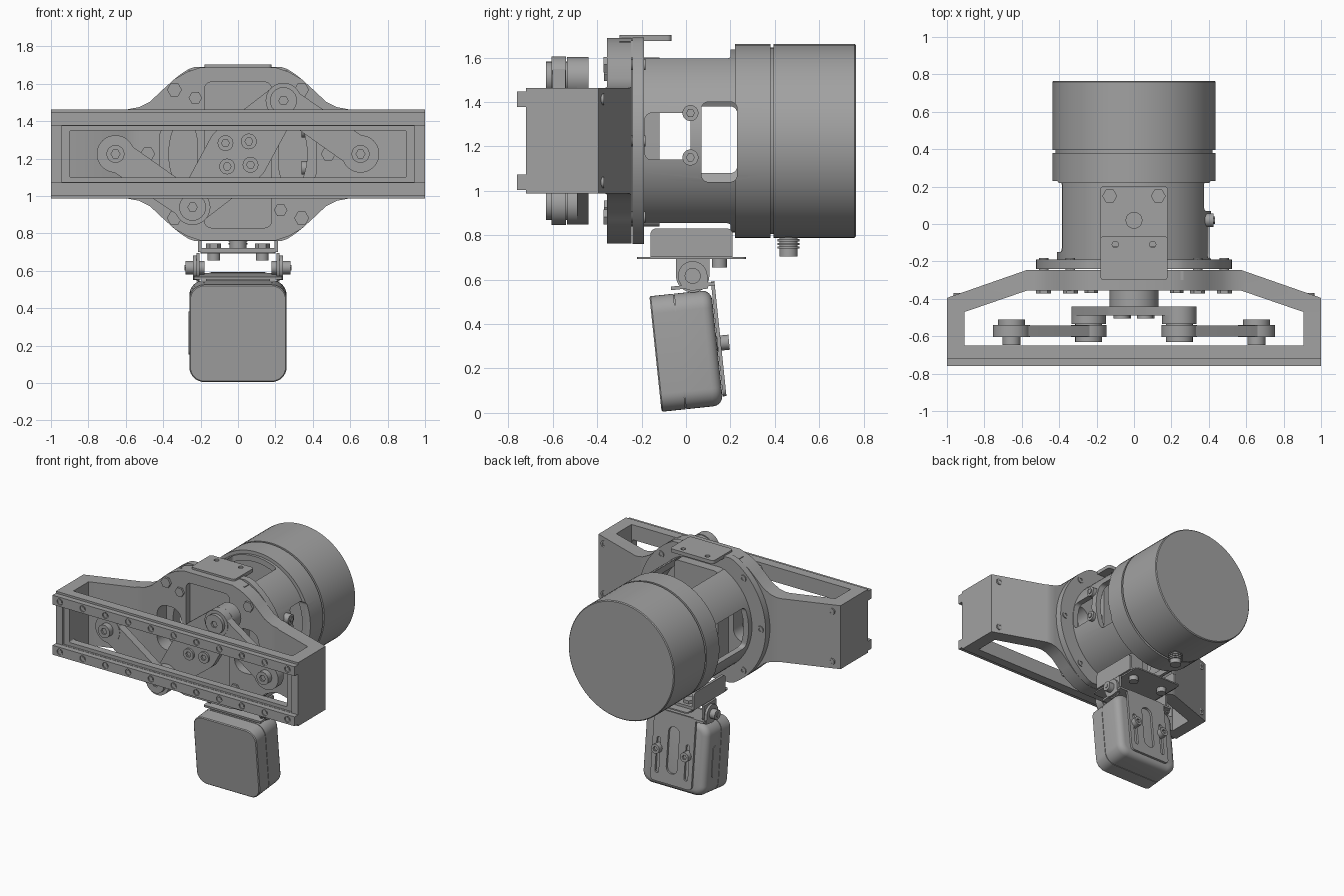
import bpy, bmesh, math
from mathutils import Matrix, Vector
from mathutils.geometry import convex_hull_2d

if "Cube" in bpy.data.objects:
    bpy.data.objects.remove(bpy.data.objects["Cube"])

grey = bpy.data.materials.new("machined_grey")
grey.use_nodes = True
grey.diffuse_color = (0.36, 0.36, 0.36, 1)
grey.node_tree.nodes["Principled BSDF"].inputs["Base Color"].default_value = (0.36, 0.36, 0.36, 1)

AXIS = 1.225   # height of the drum axis
parts = []


def prism(name, pts, axis, a, b, bevel=0, matrix=None, steps=3):
    """Extrude a 2D outline along an axis; optionally round the far rim."""
    place = {"x": lambda p, t: (t, p[0], p[1]),
             "y": lambda p, t: (p[0], t, p[1]),
             "z": lambda p, t: (p[0], p[1], t)}[axis]
    bm = bmesh.new()
    low = [bm.verts.new(place(p, a)) for p in pts]
    high = [bm.verts.new(place(p, b)) for p in pts]
    bm.faces.new(low)
    cap = bm.faces.new(high)
    for i in range(len(pts)):
        j = (i + 1) % len(pts)
        bm.faces.new((low[i], low[j], high[j], high[i]))
    bmesh.ops.recalc_face_normals(bm, faces=bm.faces)
    if bevel:
        bmesh.ops.bevel(bm, geom=list(cap.edges), offset=bevel, segments=steps,
                        profile=0.5, affect='EDGES')
    if matrix:
        bm.transform(matrix)
    me = bpy.data.meshes.new(name)
    bm.to_mesh(me)
    bm.free()
    me.materials.append(grey)
    ob = bpy.data.objects.new(name, me)
    bpy.context.collection.objects.link(ob)
    parts.append(ob)
    return ob


def circle(u, v, r, n=48):
    return [(u + r * math.cos(2 * math.pi * i / n), v + r * math.sin(2 * math.pi * i / n)) for i in range(n)]


def rect(u0, u1, v0, v1):
    return [(u0, v0), (u1, v0), (u1, v1), (u0, v1)]


def hull(pts):
    return [pts[i] for i in convex_hull_2d([Vector(p) for p in pts])]


def rounded(u0, u1, v0, v1, r, n=24):
    return hull([p for u in (u0 + r, u1 - r) for v in (v0 + r, v1 - r) for p in circle(u, v, r, n)])


def combine(ob, tools, op='DIFFERENCE'):
    """Apply booleans, then discard the tool solids."""
    for t in tools:
        m = ob.modifiers.new("cut", 'BOOLEAN')
        m.operation, m.object, m.solver = op, t, 'EXACT'
    dg = bpy.context.evaluated_depsgraph_get()
    old = ob.data
    new = bpy.data.meshes.new_from_object(ob.evaluated_get(dg))
    ob.modifiers.clear()
    ob.data = new
    bpy.data.meshes.remove(old)
    for t in tools:
        parts.remove(t)
        bpy.data.objects.remove(t)
    return ob


def cutter(*args, **kw):
    ob = prism("cutter", *args, **kw)
    ob.hide_render = True
    return ob


def bolt(name, x, z, a, b, r, socket=0.5, matrix=None):
    """Bolt head along y with a recessed hex socket at end a."""
    ob = prism(name, circle(x, z, r, 24), "y", a, b, matrix=matrix)
    d = math.copysign(0.015, b - a)
    return combine(ob, [cutter(circle(x, z, r * socket, 6), "y", a - d, a + d, matrix=matrix)])


# Rear drum and the narrow neck in front of it
prism("rear_drum", circle(0, AXIS, 0.437, 72), "y", 0.395, 0.765, bevel=0.006, steps=1)
prism("drum_neck", circle(0, AXIS, 0.42, 72), "y", 0.37, 0.41)

# Hollow housing with top, bottom and side windows
housing = prism("housing", circle(0, AXIS, 0.412, 72), "y", -0.2, 0.38)
combine(housing, [cutter(circle(0, AXIS, 0.37, 72), "y", -0.3, 0.5),
                  cutter(rounded(-0.18, 0.18, -0.3, 0.2, 0.02), "z", 0.7, 1.8),
                  cutter(rounded(0.07, 0.23, 1.04, 1.40, 0.03), "x", 0.1, 0.6),
                  cutter(rounded(-0.185, 0.02, 1.14, 1.35, 0.03), "x", 0.1, 0.6),
                  cutter(rounded(-0.15, 0.23, 1.08, 1.38, 0.03), "x", -0.6, -0.1)])
ring = prism("housing_ring", circle(0, AXIS, 0.437, 72), "y", 0.22, 0.38)
combine(ring, [cutter(circle(0, AXIS, 0.405, 72), "y", 0.1, 0.5),
               cutter(rounded(0.07, 0.23, 1.04, 1.40, 0.03), "x", -0.6, 0.6)])
for z in (1.15, 1.35):
    prism("window_screw", circle(0.02, z, 0.036, 24), "x", 0.34, 0.425)
    prism("window_screw_head", circle(0.02, z, 0.02, 6), "x", 0.42, 0.432)

# Clipped round flange
flange = prism("flange", [(x, max(AXIS - 0.465, min(AXIS + 0.465, z))) for x, z in circle(0, AXIS, 0.525, 96)],
               "y", -0.24, -0.19)
combine(flange, [cutter(circle(0, AXIS, 0.37, 72), "y", -0.3, 0)])
prism("motor_block", rounded(-0.18, 0.18, 0.84, 1.6, 0.03), "y", -0.3, -0.12)

# Back wall of the frame: bent strip cut to the flared front outline
strip = [(0.57, -0.245), (1, -0.395), (1, -0.47), (0.905, -0.47), (0.57, -0.355)]
back_wall = prism("frame_back_wall", strip + [(-x, y) for x, y in reversed(strip)], "z", 0.7, 1.75)
quarter = [(1.1, 0.237), (0.6, 0.237), (0.53, 0.25), (0.47, 0.28), (0.39, 0.355), (0.34, 0.4),
           (0.27, 0.44), (0.2, 0.463)]
upper = quarter + [(-x, z) for x, z in reversed(quarter)]
outline = [(x, AXIS + z) for x, z in upper] + [(x, AXIS - z) for x, z in reversed(upper)]
combine(back_wall, [cutter(outline, "y", -0.6, -0.1)], 'INTERSECT')
combine(back_wall, [cutter(rounded(min(s * 0.22, s * 0.42), max(s * 0.22, s * 0.42), 1.06, 1.39, 0.08),
                           "y", -0.6, -0.1) for s in (-1, 1)]
        + [cutter(rounded(-0.18, 0.18, 0.83, 1.61, 0.04), "y", -0.6, -0.31)])

# Front box of the frame with its long window
box = [(1, -0.47), (1, -0.72), (-1, -0.72), (-1, -0.47), (-0.905, -0.47), (-0.905, -0.65), (0.905, -0.65), (0.905, -0.47)]
combine(prism("frame_front_box", box, "z", AXIS - 0.237, AXIS + 0.237),
        [cutter(rounded(-0.9, 0.9, 1.1, 1.35, 0.01), "y", -0.8, -0.6),
         cutter(rect(-0.945, 0.945, 1.075, 1.375), "y", -0.8, -0.705)])

# Front rails with their rows of bolts
for s in (-1, 1):
    z = AXIS + s * 0.187
    rail = prism("front_rail", rect(-1, 1, z - 0.035, z + 0.035), "y", -0.76, -0.715)
    combine(rail, [cutter(circle(i * 0.188, z, 0.023, 16), "y", -0.8, -0.752) for i in range(-5, 6)])
    for i in range(-5, 6):
        prism("rail_bolt", circle(i * 0.188, z, 0.014, 12), "y", -0.758, -0.74)
    for x in (-0.94, 0.94):
        bolt("corner_bolt", x, z, -0.37, -0.43, 0.025)

# Through bolts joining frame and flange
for x, z in ((0.34, 0.343), (-0.34, 0.343), (0.34, -0.343), (-0.34, -0.343), (0.483, 0), (-0.483, 0)):
    prism("flange_nut", circle(x, AXIS + z, 0.04, 6), "y", -0.372, -0.3)
    bolt("flange_bolt", x, AXIS + z, -0.183, -0.25, 0.025)
for s in (-1, 1):
    prism("wall_nut", circle(-s * 0.228, AXIS + s * 0.3, 0.036, 6), "y", -0.37, -0.3)

# Central crank with two pivoting links
prism("crank_shaft", circle(0, AXIS, 0.13), "y", -0.47, -0.29)
ends = [(s * 0.243, AXIS + s * 0.285) for s in (-1, 1)]
prism("crank_plate", hull(circle(0, AXIS, 0.17) + [p for e in ends for p in circle(*e, 0.092)]), "y", -0.49, -0.44)
for x, z in ((-0.067, 0.058), (0.058, 0.067), (-0.058, -0.067), (0.067, -0.058)):
    bolt("crank_bolt", x, AXIS + z, -0.505, -0.45, 0.042)
for (x, z), s in zip(ends, (-1, 1)):
    tip = s * 0.655
    prism("crank_boss", circle(x, z, 0.092), "y", -0.535, -0.44)
    prism("link_crank_eye", circle(x, z, 0.095), "y", -0.605, -0.54)
    prism("link_outer_eye", circle(tip, AXIS, 0.1), "y", -0.605, -0.54)
    prism("link_arm", hull(circle(x, z, 0.08) + circle(tip, AXIS, 0.085)), "y", -0.602, -0.543)
    bolt("crank_pivot_cap", x, z, -0.63, -0.53, 0.072, 0.35)
    bolt("crank_pivot_back", x, z, -0.505, -0.55, 0.07, 0.3)
    prism("link_pivot_nut", circle(tip, AXIS, 0.072, 24), "y", -0.54, -0.51)
    bolt("link_pivot_pin", tip, AXIS, -0.648, -0.54, 0.048)

# Tab over the top opening
tab = prism("top_tab", rounded(-0.18, 0.18, -0.3, -0.065, 0.02), "z", 1.675, 1.702)
combine(tab, [cutter(circle(s * 0.1, -0.11, 0.017, 16), "z", 1.6, 1.8) for s in (-1, 1)])
prism("top_tab_foot", rect(-0.265, 0.265, -0.3, -0.25), "z", 1.62, 1.672)

# Threaded fitting under the drum
for i in range(4):
    prism("fitting_rib", circle(0, 0.462, 0.05, 24), "z", 0.74 + i * 0.016, 0.75 + i * 0.016)
prism("fitting_core", circle(0, 0.462, 0.041, 24), "z", 0.705, 0.83)

# Channel and plate hanging under the housing
prism("mount_plate", rounded(-0.2, 0.2, -0.22, 0.27, 0.02), "z", 0.692, 0.702)
prism("channel_floor", rect(-0.215, 0.215, -0.16, 0.21), "z", 0.702, 0.722)
prism("mount_screw", circle(0, 0.02, 0.045, 24), "z", 0.72, 0.77)
for s in (-1, 1):
    prism("channel_wall", hull(rect(-0.16, 0.21, 0.702, 0.75) + rounded(-0.16, 0.21, 0.75, 0.83, 0.025)), "x", s * 0.195, s * 0.215)
    prism("plate_bolt", circle(s * 0.13, 0.15, 0.034, 24), "z", 0.655, 0.70)
    prism("plate_nut", circle(s * 0.13, 0.15, 0.04, 6), "z", 0.72, 0.745)
    # Hinge ears and screws
    prism("upper_hinge_ear", hull(circle(0.03, 0.617, 0.075) + rect(-0.045, 0.105, 0.68, 0.695)), "x", s * 0.205, s * 0.222)
    prism("lower_hinge_ear", hull(circle(0.03, 0.617, 0.066) + rect(0, 0.1, 0.56, 0.57)), "x", s * 0.222, s * 0.24)
    prism("hinge_screw", circle(0.03, 0.617, 0.036, 24), "x", s * 0.18, s * 0.282)
    prism("hinge_socket", circle(0.03, 0.617, 0.016, 6), "x", s * 0.28, s * 0.286)

# Tilted camera body and its slotted back bracket
tilt = Matrix.Translation((0, -0.11, 0.005)) @ Matrix.Rotation(math.radians(6), 4, 'X')
prism("camera_front_shell", rounded(-0.26, 0.26, 0, 0.523, 0.08, 32), "y", 0.108, 0, bevel=0.006, matrix=tilt, steps=1)
prism("camera_seam", rounded(-0.255, 0.255, 0.005, 0.518, 0.08, 32), "y", 0.1, 0.12, matrix=tilt)
prism("camera_back_shell", rounded(-0.26, 0.26, 0, 0.523, 0.08, 32), "y", 0.112, 0.28, bevel=0.045, matrix=tilt, steps=4)
prism("camera_side_strip", rounded(0.15, 0.2, 0.13, 0.36, 0.024), "x", -0.264, -0.255, matrix=tilt)
plate = prism("bracket_back", rounded(-0.17, 0.17, 0.04, 0.56, 0.03), "y", 0.282, 0.298, matrix=tilt)
combine(plate, [cutter(rounded(x - w, x + w, a, b, w - 0.001), "y", 0.2, 0.4, matrix=tilt)
                for x, w, a, b in ((0, 0.045, 0.12, 0.46), (-0.12, 0.015, 0.1, 0.36), (0.12, 0.015, 0.1, 0.36))])
prism("bracket_top", rect(-0.235, 0.235, 0.1, 0.298), "z", 0.54, 0.556, matrix=tilt)
for s in (-1, 1):
    bolt("bracket_bolt", s * 0.12, 0.28, 0.335, 0.27, 0.034, matrix=tilt)

# Smooth the round walls while keeping edges crisp
bpy.ops.object.select_all(action='DESELECT')
for ob in parts:
    ob.select_set(True)
bpy.context.view_layer.objects.active = parts[0]
bpy.ops.object.shade_smooth_by_angle(angle=math.radians(30))
